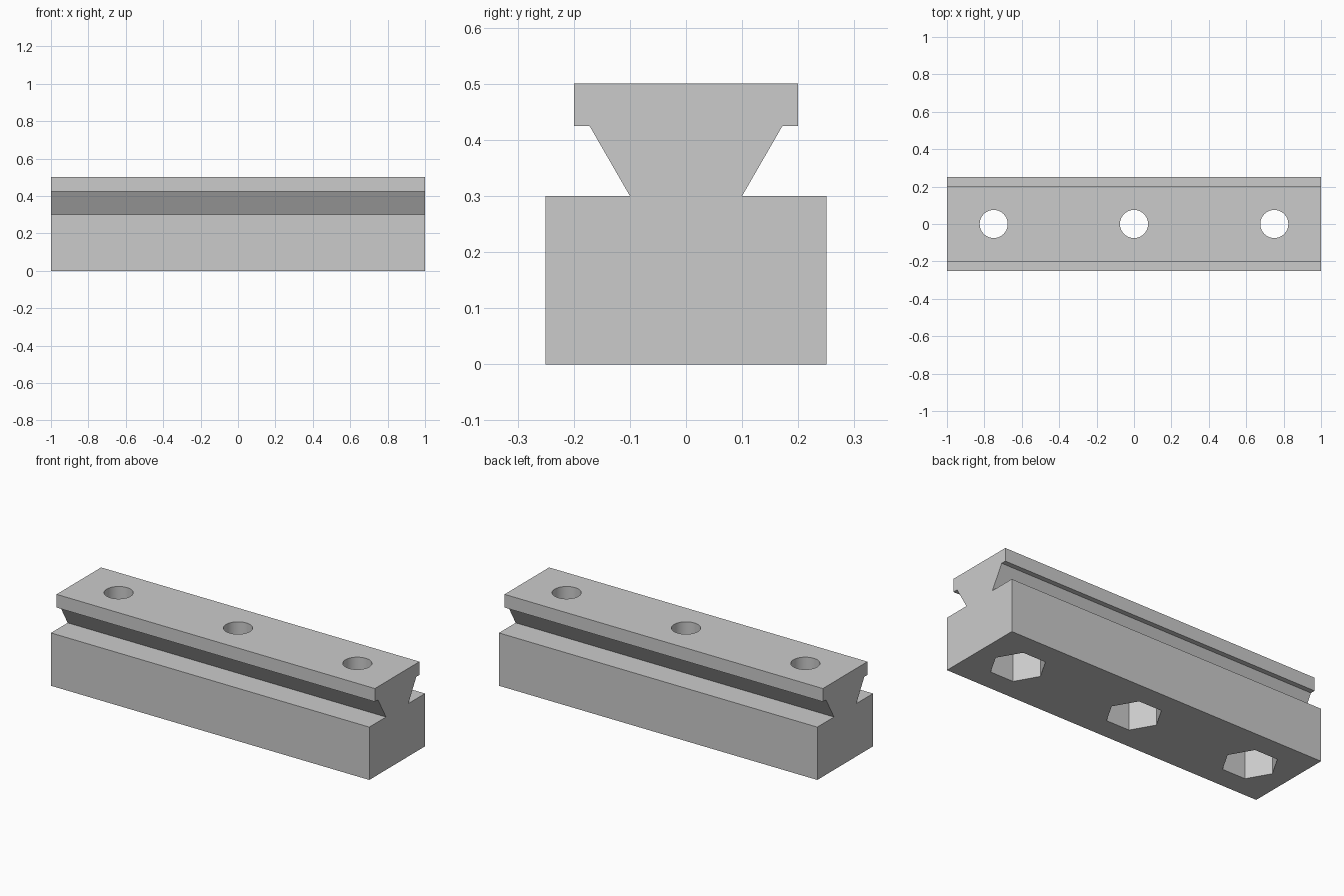
import bpy, bmesh, math

cube = bpy.data.objects.get("Cube")
if cube:
    bpy.data.objects.remove(cube, do_unlink=True)

# Single grey material
grey = bpy.data.materials.new("plain grey")
grey.use_nodes = True
COLOUR = (0.6, 0.6, 0.6, 1)
grey.diffuse_color = COLOUR
grey.node_tree.nodes["Principled BSDF"].inputs["Base Color"].default_value = COLOUR


def extruded(name, points, vector):
    """Solid made by sweeping a flat outline along a vector."""
    bm = bmesh.new()
    face = bm.faces.new([bm.verts.new(p) for p in points])
    swept = bmesh.ops.extrude_face_region(bm, geom=[face])["geom"]
    moved = [v for v in swept if isinstance(v, bmesh.types.BMVert)]
    bmesh.ops.translate(bm, verts=moved, vec=vector)
    bmesh.ops.recalc_face_normals(bm, faces=bm.faces)
    mesh = bpy.data.meshes.new(name)
    bm.to_mesh(mesh)
    bm.free()
    mesh.materials.append(grey)
    obj = bpy.data.objects.new(name, mesh)
    bpy.context.collection.objects.link(obj)
    return obj


def polygon(x, radius, sides, z):
    angles = [2 * math.pi * i / sides for i in range(sides)]
    return [(x + radius * math.cos(a), radius * math.sin(a), z) for a in angles]


# Rail: half of the dovetail section, mirrored and swept along x
half = [(0.25, 0), (0.25, 0.3), (0.1, 0.3), (0.172, 0.425), (0.2, 0.425), (0.2, 0.5)]
section = half + [(-y, z) for y, z in reversed(half)]
rail = extruded("dovetail_rail", [(-1, y, z) for y, z in section], (2, 0, 0))

# Round bolt holes through the rail, with hexagonal nut pockets underneath
cutters = []
for x in (-0.75, 0, 0.75):
    cutters.append(extruded("bolt_hole_cutter", polygon(x, 0.075, 64, -0.1), (0, 0, 0.7)))
    cutters.append(extruded("nut_pocket_cutter", polygon(x, 0.25 / math.sqrt(3), 6, -0.1), (0, 0, 0.3)))
for cutter in cutters:
    cutter.hide_render = True
    cut = rail.modifiers.new("cut", "BOOLEAN")
    cut.operation = "DIFFERENCE"
    cut.solver = "EXACT"
    cut.object = cutter

# Apply the cuts, remove the cutters and smooth the hole walls
bpy.ops.object.select_all(action="DESELECT")
rail.select_set(True)
bpy.context.view_layer.objects.active = rail
for modifier in list(rail.modifiers):
    bpy.ops.object.modifier_apply(modifier=modifier.name)
for cutter in cutters:
    bpy.data.objects.remove(cutter, do_unlink=True)
bpy.ops.object.shade_smooth_by_angle(angle=math.radians(30))
